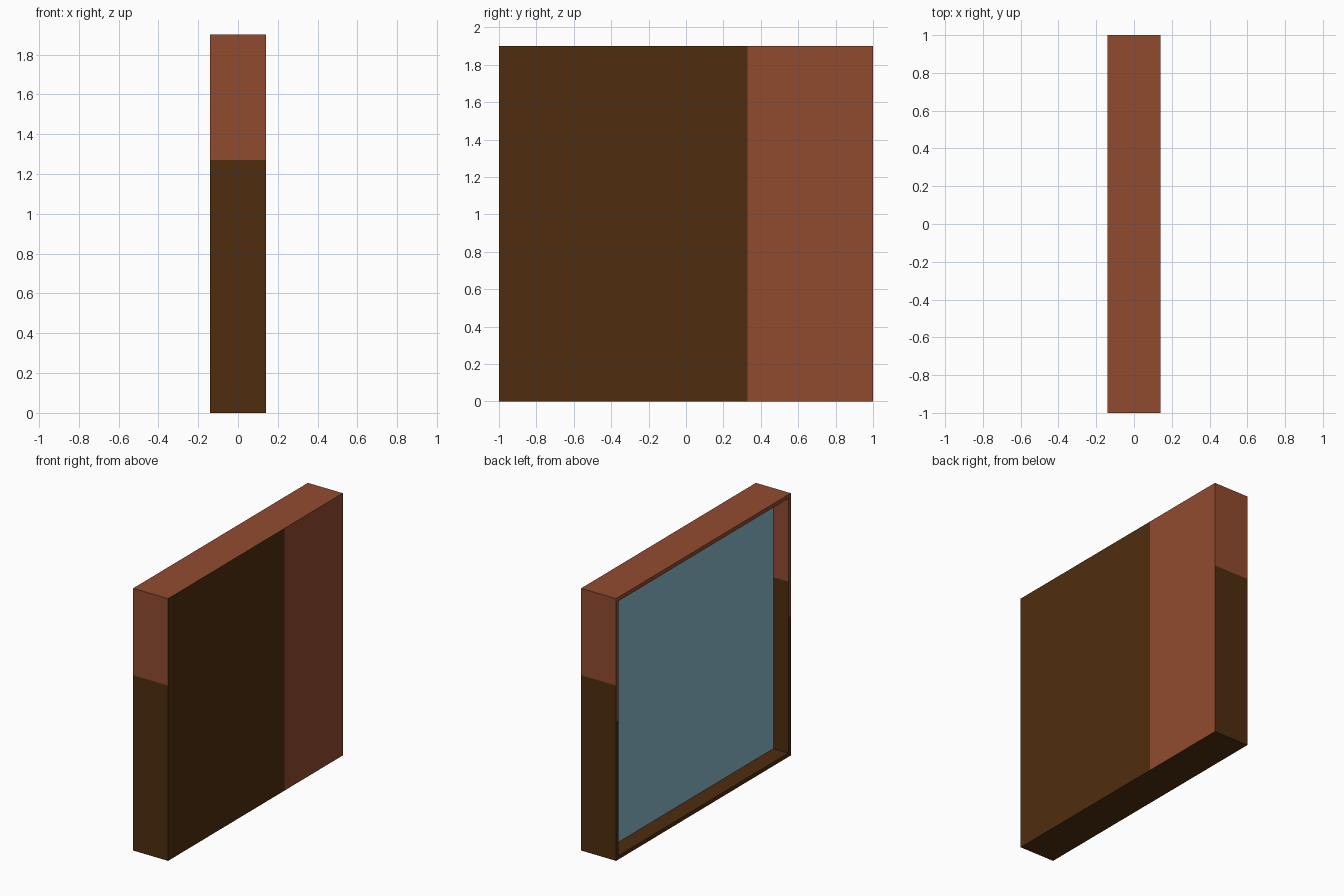
import bpy, bmesh
from mathutils import Vector

if "Cube" in bpy.data.objects:
    bpy.data.objects.remove(bpy.data.objects["Cube"])

HALF_X, HALF_Y, HEIGHT = 0.14, 1.0, 1.9
RIM, DEPTH = 0.04, 0.12
SIDE_SPLIT, RIM_SPLIT, BACK_SPLIT = 1.27, 1.01, 0.33


def make_material(name, rgb):
    lin = [c / 255 / 12.92 if c < 11 else ((c / 255 + 0.055) / 1.055) ** 2.4 for c in rgb]
    mat = bpy.data.materials.new(name)
    mat.diffuse_color = (*lin, 1)
    mat.use_nodes = True
    mat.node_tree.nodes["Principled BSDF"].inputs["Base Color"].default_value = mat.diffuse_color
    return mat


# Box-shaped casing with an open recess on the -x side
bm = bmesh.new()
bmesh.ops.create_cube(bm, size=1)
for v in bm.verts:
    v.co = Vector((v.co.x * 2 * HALF_X, v.co.y * 2 * HALF_Y, (v.co.z + 0.5) * HEIGHT))
bm.normal_update()
pane = next(f for f in bm.faces if f.normal.x < -0.9)
bmesh.ops.inset_region(bm, faces=[pane], thickness=RIM)
walls = bmesh.ops.extrude_discrete_faces(bm, faces=[pane])
pane = walls["faces"][0]
bmesh.ops.translate(bm, verts=pane.verts, vec=(DEPTH, 0, 0))
bmesh.ops.recalc_face_normals(bm, faces=bm.faces)

# Cut lines where the two wood colours meet
for co, no in (((0, 0, SIDE_SPLIT), (0, 0, 1)),
               ((0, 0, RIM_SPLIT), (0, 0, 1)),
               ((0, BACK_SPLIT, 0), (0, 1, 0))):
    bmesh.ops.bisect_plane(bm, geom=bm.verts[:] + bm.edges[:] + bm.faces[:],
                           plane_co=co, plane_no=no)
bm.normal_update()

# Colours: 0 red wood, 1 dark wood, 2 blue pane
for f in bm.faces:
    c, n = f.calc_center_median(), f.normal
    if n.x > 0.9:                                   # solid side
        red = c.y > BACK_SPLIT
    elif n.x < -0.9:                                # rim and recessed pane
        if c.x > -HALF_X + 0.01:
            f.material_index = 2
            continue
        red = c.z > RIM_SPLIT
    else:                                           # edges and inner walls
        red = c.z > SIDE_SPLIT
    f.material_index = 0 if red else 1

mesh = bpy.data.meshes.new("framed_panel")
bm.to_mesh(mesh)
bm.free()
for name, rgb in (("red wood", (145, 75, 47)), ("dark wood", (79, 45, 15)),
                  ("blue pane", (137, 187, 204))):
    mesh.materials.append(make_material(name, rgb))
bpy.context.collection.objects.link(bpy.data.objects.new("framed_panel", mesh))
